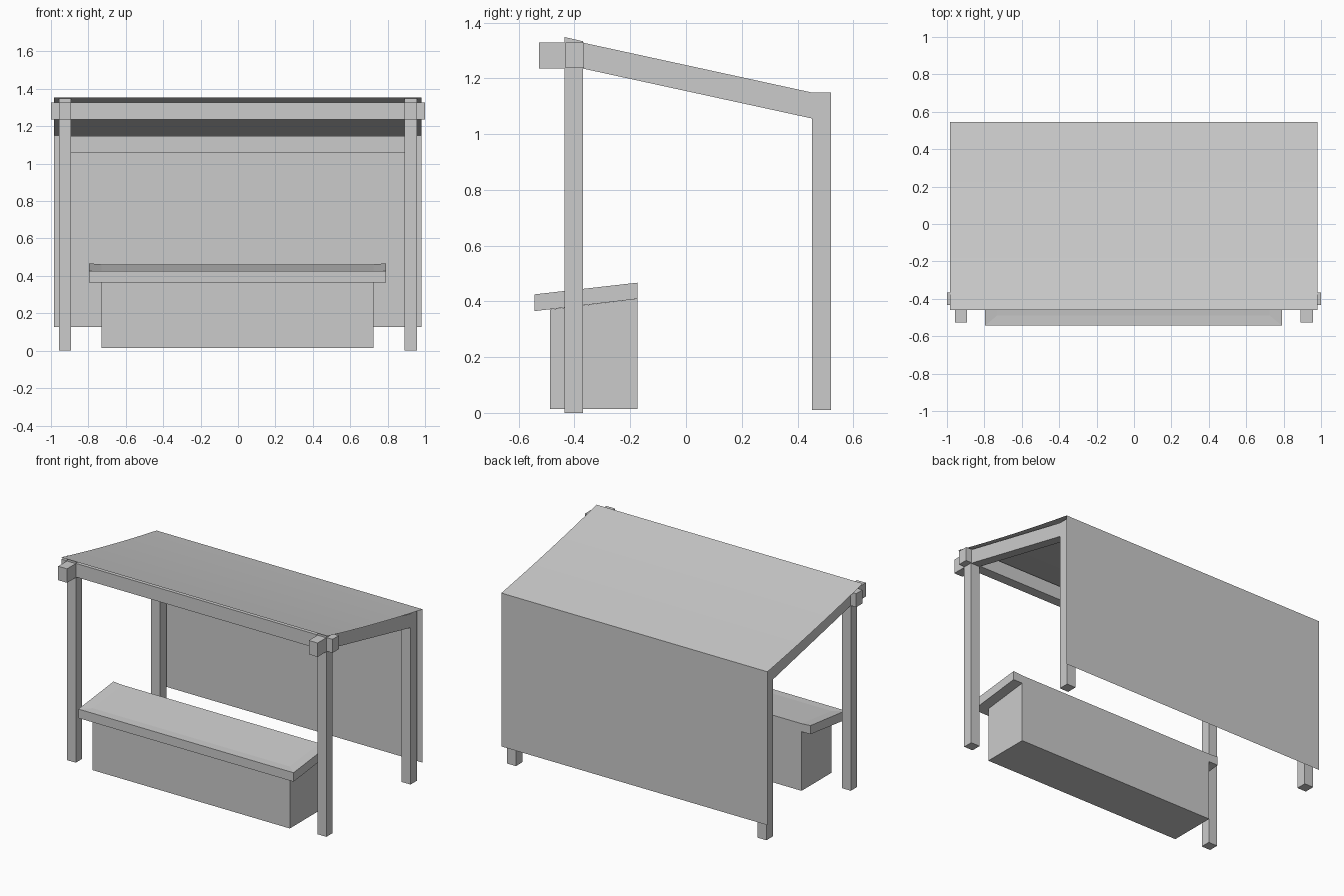
import bpy, bmesh, math

if "Cube" in bpy.data.objects:
    bpy.data.objects.remove(bpy.data.objects["Cube"])


def finish(name, bm, recalc=True):
    if recalc:
        bmesh.ops.recalc_face_normals(bm, faces=bm.faces[:])
    me = bpy.data.meshes.new(name)
    bm.to_mesh(me)
    bm.free()
    ob = bpy.data.objects.new(name, me)
    bpy.context.collection.objects.link(ob)
    return ob


def prism(name, profile, x0, x1):
    """Solid with a (y, z) side profile, running from x0 to x1."""
    bm = bmesh.new()
    a = [bm.verts.new((x0, y, z)) for y, z in profile]
    b = [bm.verts.new((x1, y, z)) for y, z in profile]
    bm.faces.new(a)
    bm.faces.new(b[::-1])
    n = len(profile)
    for i in range(n):
        j = (i + 1) % n
        bm.faces.new((a[i], b[i], b[j], a[j]))
    return finish(name, bm)


def rect(y0, y1, z0, z1):
    return [(y0, z0), (y1, z0), (y1, z1), (y0, z1)]


# Posts and rafters, one set on each side
for side, cx in (("left", -0.925), ("right", 0.924)):
    x0, x1 = cx - 0.0325, cx + 0.0325
    prism(f"front_post_{side}",
          [(-0.435, 0), (-0.37, 0), (-0.37, 1.333), (-0.435, 1.348)], x0, x1)
    prism(f"back_post_{side}", rect(0.452, 0.52, 0.01, 1.149), x0, x1)
    prism(f"rafter_{side}",
          [(-0.527, 1.235), (-0.37, 1.235), (0.452, 1.056),
           (0.452, 1.149), (-0.37, 1.328), (-0.527, 1.328)], x0, x1)

# Cross beams
prism("front_beam", rect(-0.432, -0.366, 1.237, 1.328), -1.0, 1.0)
prism("back_beam", rect(0.452, 0.52, 1.058, 1.149), -0.9, 0.9)

# Thin cover: slightly sagging roof continuing down as the back wall
path = []
for i in range(9):
    t = i / 8
    path.append((-0.46 + 1.005 * t, 1.355 - 0.205 * t - 0.032 * t * (1 - t)))
path.append((0.545, 0.127))
bm = bmesh.new()
rows = [[bm.verts.new((x, y, z)) for x in (-0.983, 0.981)] for y, z in path]
for (a0, a1), (b0, b1) in zip(rows, rows[1:]):
    bm.faces.new((a0, a1, b1, b0))
cover = finish("roof_and_back_cover", bm, recalc=False)
bpy.context.view_layer.objects.active = cover
cover.select_set(True)
bpy.ops.object.shade_smooth_by_angle(angle=math.radians(30))

# Bench box
prism("bench_box",
      [(-0.488, 0.014), (-0.174, 0.014), (-0.174, 0.409), (-0.488, 0.371)],
      -0.731, 0.724)

# Seat: sloping slab whose top is faintly dished and open at the back
bm = bmesh.new()
V = lambda x, y, z: bm.verts.new((x, y, z))
xl, xr, yf, yb = -0.797, 0.791, -0.544, -0.174
u = [V(xl, yf, 0.365), V(xr, yf, 0.365), V(xr, yb, 0.409), V(xl, yb, 0.409)]
t = [V(xl, yf, 0.425), V(xr, yf, 0.425), V(xr, yb, 0.467), V(xl, yb, 0.467)]
d = [V(-0.731, -0.488, 0.427), V(0.724, -0.488, 0.427),
     V(0.724, yb, 0.462), V(-0.731, yb, 0.462)]
for f in ((u[3], u[2], u[1], u[0]),
          (u[0], u[1], t[1], t[0]),
          (u[1], u[2], t[2], t[1]),
          (u[3], u[0], t[0], t[3]),
          (u[2], u[3], t[3], d[3], d[2], t[2]),
          (t[0], t[1], d[1], d[0]),
          (t[1], t[2], d[2], d[1]),
          (t[3], t[0], d[0], d[3]),
          d):
    bm.faces.new(f)
finish("seat", bm)
